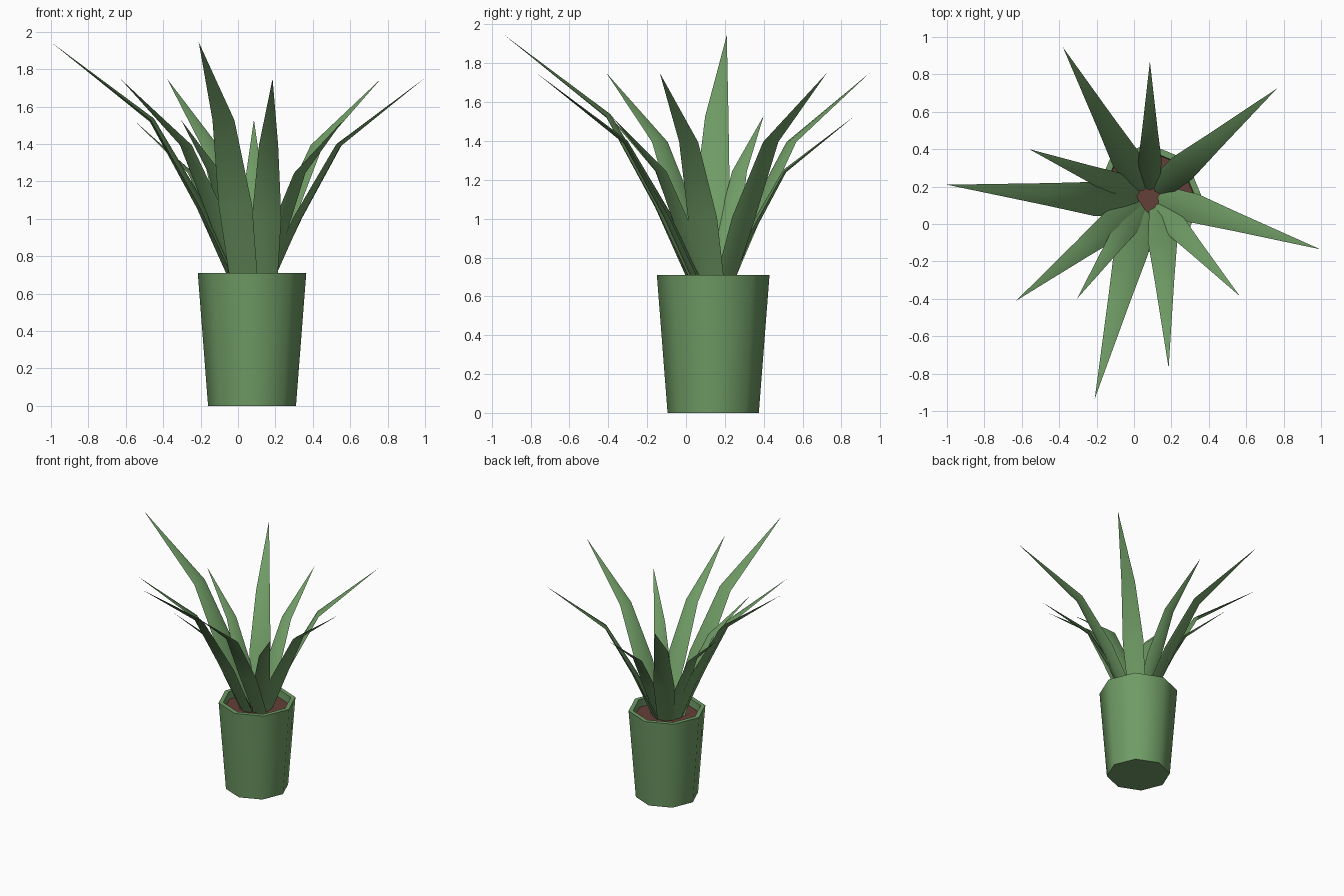
import bpy, bmesh, math
from mathutils import Vector

if "Cube" in bpy.data.objects:
    bpy.data.objects.remove(bpy.data.objects["Cube"])

CX, CY, SOIL = 0.075, 0.14, 0.65


def material(name, color):
    m = bpy.data.materials.new(name)
    m.diffuse_color = (*color, 1)
    m.use_nodes = True
    m.node_tree.nodes["Principled BSDF"].inputs["Base Color"].default_value = m.diffuse_color
    return m


green = material("leaf_green", (0.16, 0.33, 0.13))
brown = material("soil_brown", (0.13, 0.05, 0.04))


def build(name, rings, mat, angle, cap_start=False, cap_end=False):
    """Skin a list of closed rings (a one-point ring makes a tip)."""
    bm = bmesh.new()
    vr = [[bm.verts.new(p) for p in ring] for ring in rings]
    for a, b in zip(vr, vr[1:]):
        n = len(a)
        for i in range(n):
            j = (i + 1) % n
            bm.faces.new((a[i], a[j], b[0]) if len(b) == 1 else (a[i], a[j], b[j], b[i]))
    if cap_start:
        bm.faces.new(vr[0][::-1])
    if cap_end:
        bm.faces.new(vr[-1])
    bmesh.ops.recalc_face_normals(bm, faces=bm.faces)
    me = bpy.data.meshes.new(name)
    bm.to_mesh(me)
    bm.free()
    me.materials.append(mat)
    ob = bpy.data.objects.new(name, me)
    bpy.context.collection.objects.link(ob)
    bpy.ops.object.select_all(action='DESELECT')
    ob.select_set(True)
    bpy.context.view_layer.objects.active = ob
    bpy.ops.object.shade_smooth_by_angle(angle=math.radians(angle))
    return ob


def octagon(r, z):
    return [(CX + r * math.cos(i * math.pi / 4), CY + r * math.sin(i * math.pi / 4), z)
            for i in range(8)]


# Eight-sided tapered pot with a wall, open at the top
build("pot", [octagon(r, z) for r, z in
              [(0.235, 0), (0.29, 0.71), (0.255, 0.71), (0.25, SOIL - 0.01)]],
      green, 50, cap_start=True, cap_end=True)

# Soil disc
build("soil", [octagon(0.252, SOIL - 0.008), octagon(0.252, SOIL)], brown, 30, cap_end=True)

# Leaf stations: (share of reach, share of height, half width, half thickness)
STATIONS = [(0, 0, 0.075, 0.03), (0.2, 0.33, 0.092, 0.024), (0.46, 0.68, 0.06, 0.014)]


def leaf(name, root, tip):
    base, end = Vector((*root, SOIL - 0.01)), Vector(tip)
    span = end - base
    flat = Vector((span.x, span.y, 0))
    out = flat.normalized()
    side = Vector((-out.y, out.x, 0))
    scale = span.z / 1.3
    rings = []
    for f, h, w, t in STATIONS:
        c = base + flat * f + Vector((0, 0, span.z * h))
        lean = math.radians(25 + 35 * f)
        n = out * math.cos(lean) - Vector((0, 0, math.sin(lean)))
        w, t = w * scale, t * scale
        rings.append([c + side * w, c + n * t, c - side * w, c - n * t])
    build(name, rings + [[end]], green, 80, cap_start=True)


# Leaves: root x, y then tip x, y, z (long, medium and short ones)
LEAVES = [
    (0.00, 0.115, -1.0, 0.21, 1.945), (0.035, 0.06, -0.21, -0.935, 1.945),
    (0.04, 0.20, -0.38, 0.945, 1.75), (0.13, 0.19, 0.765, 0.725, 1.75),
    (0.15, 0.14, 0.995, -0.135, 1.75), (0.145, 0.08, 0.185, -0.77, 1.75),
    (0.02, 0.10, -0.63, -0.41, 1.75), (0.085, 0.20, 0.085, 0.87, 1.53),
    (0.13, 0.09, 0.565, -0.385, 1.53), (0.03, 0.09, -0.305, -0.40, 1.53),
    (0.01, 0.17, -0.56, 0.40, 1.53),
]
for k, (rx, ry, *tip) in enumerate(LEAVES):
    leaf(f"leaf_{k + 1}", (rx, ry), tip)
